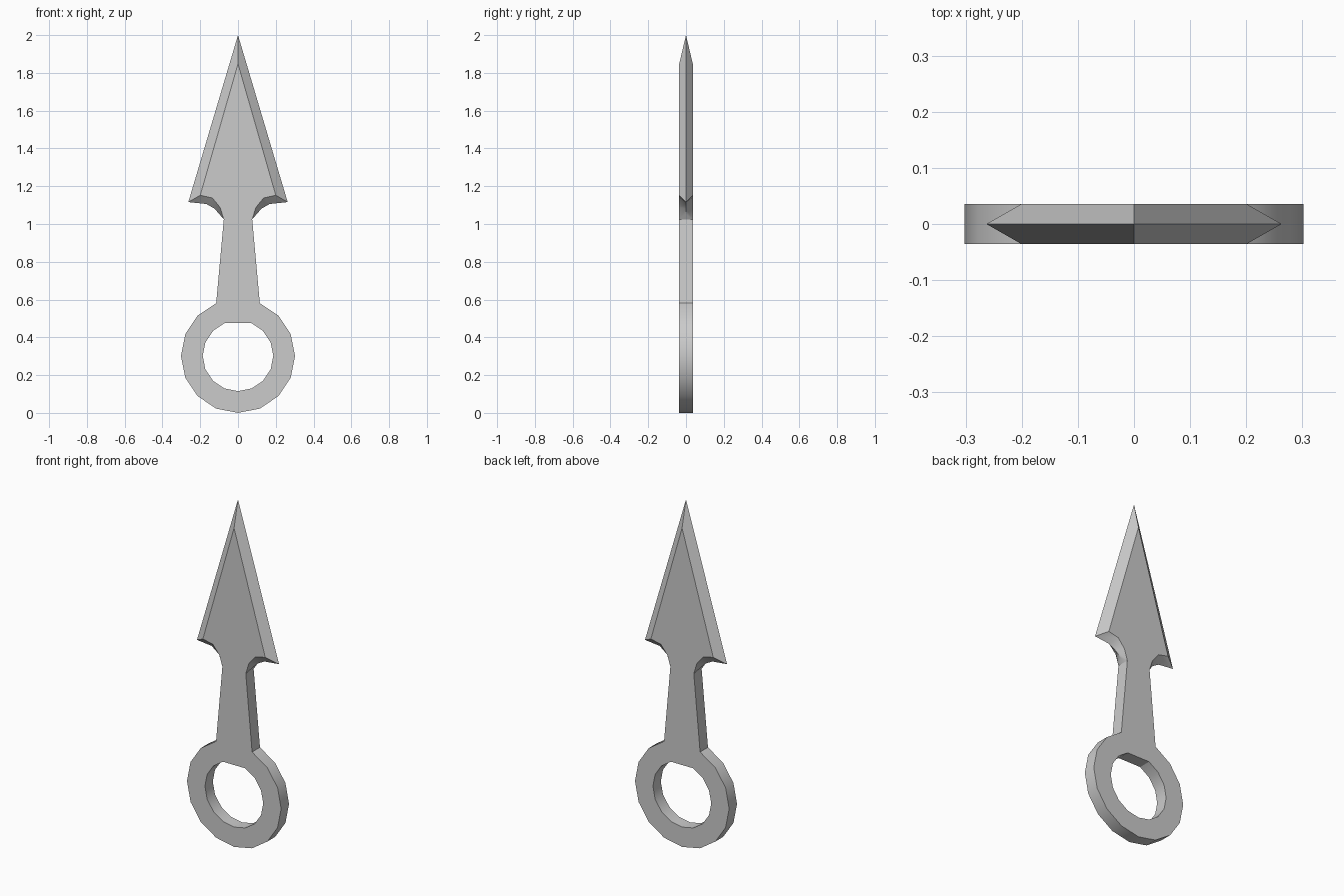
import bpy, bmesh, math

cube = bpy.data.objects.get("Cube")
if cube:
    bpy.data.objects.remove(cube, do_unlink=True)

HALF = 0.036          # half thickness
SIDES = 16
R_OUT, R_IN, CENTRE = 0.302, 0.187, 0.302

steel = bpy.data.materials.new("grey steel")
steel.use_nodes = True
colour = (0.6, 0.6, 0.6, 1)
steel.diffuse_color = colour
steel.node_tree.nodes["Principled BSDF"].inputs["Base Color"].default_value = colour

bm = bmesh.new()


def pair(x, z):
    """Front and back vertex of one outline point."""
    return bm.verts.new((x, -HALF, z)), bm.verts.new((x, HALF, z))


def caps(points):
    """Matching flat faces on the front and the back."""
    bm.faces.new([p[0] for p in points])
    bm.faces.new([p[1] for p in reversed(points)])


def wall(a, b):
    bm.faces.new((a[0], a[1], b[1], b[0]))


def arc(radius):
    """Ring points from the right of the grip, round the bottom, to its left."""
    steps = [math.tau * (3 - k) / SIDES for k in range(SIDES - 1)]
    return [pair(radius * math.cos(a), CENTRE + radius * math.sin(a)) for a in steps]


# finger ring, open at the top where the grip joins
outer, inner = arc(R_OUT), arc(R_IN)
for k in range(len(outer) - 1):
    caps([outer[k], outer[k + 1], inner[k + 1], inner[k]])
    wall(outer[k], outer[k + 1])
    wall(inner[k], inner[k + 1])
wall(inner[0], inner[-1])

# grip, tapering up to the neck
neck = {s: pair(s * 0.075, 1.025) for s in (1, -1)}
caps([inner[0], outer[0], neck[1], neck[-1], outer[-1], inner[-1]])
wall(outer[0], neck[1])
wall(outer[-1], neck[-1])

# blade: flat outline and sharp centre-plane edge, from neck to barb
flat = [(0.095, 1.088), (0.136, 1.138), (0.2, 1.152)]
edge = [(0.087, 1.05), (0.125, 1.082), (0.168, 1.106), (0.263, 1.116)]
tip_flat = pair(0, 1.848)
tip = bm.verts.new((0, 0, 2))
sides = {}
for s in (1, -1):
    f = [neck[s]] + [pair(s * x, z) for x, z in flat]
    m = [bm.verts.new((s * x, 0, z)) for x, z in edge]
    sides[s] = f
    bm.faces.new((f[0][0], f[0][1], m[0]))
    for i in (0, 1):
        # curved notch walls under the barb
        bm.faces.new((f[0][i], m[0], m[1], f[1][i]))
        for k in (1, 2):
            bm.faces.new((f[k][i], m[k], m[k + 1], f[k + 1][i]))
        # ground bevel
        bm.faces.new((f[3][i], m[3], tip, tip_flat[i]))
caps(sides[1] + [tip_flat] + sides[-1][::-1])

bmesh.ops.recalc_face_normals(bm, faces=bm.faces[:])
mesh = bpy.data.meshes.new("throwing_dagger")
bm.to_mesh(mesh)
bm.free()
mesh.materials.append(steel)
dagger = bpy.data.objects.new("throwing_dagger", mesh)
bpy.context.collection.objects.link(dagger)

bpy.ops.object.select_all(action="DESELECT")
dagger.select_set(True)
bpy.context.view_layer.objects.active = dagger
bpy.ops.object.shade_smooth_by_angle(angle=math.radians(30))
